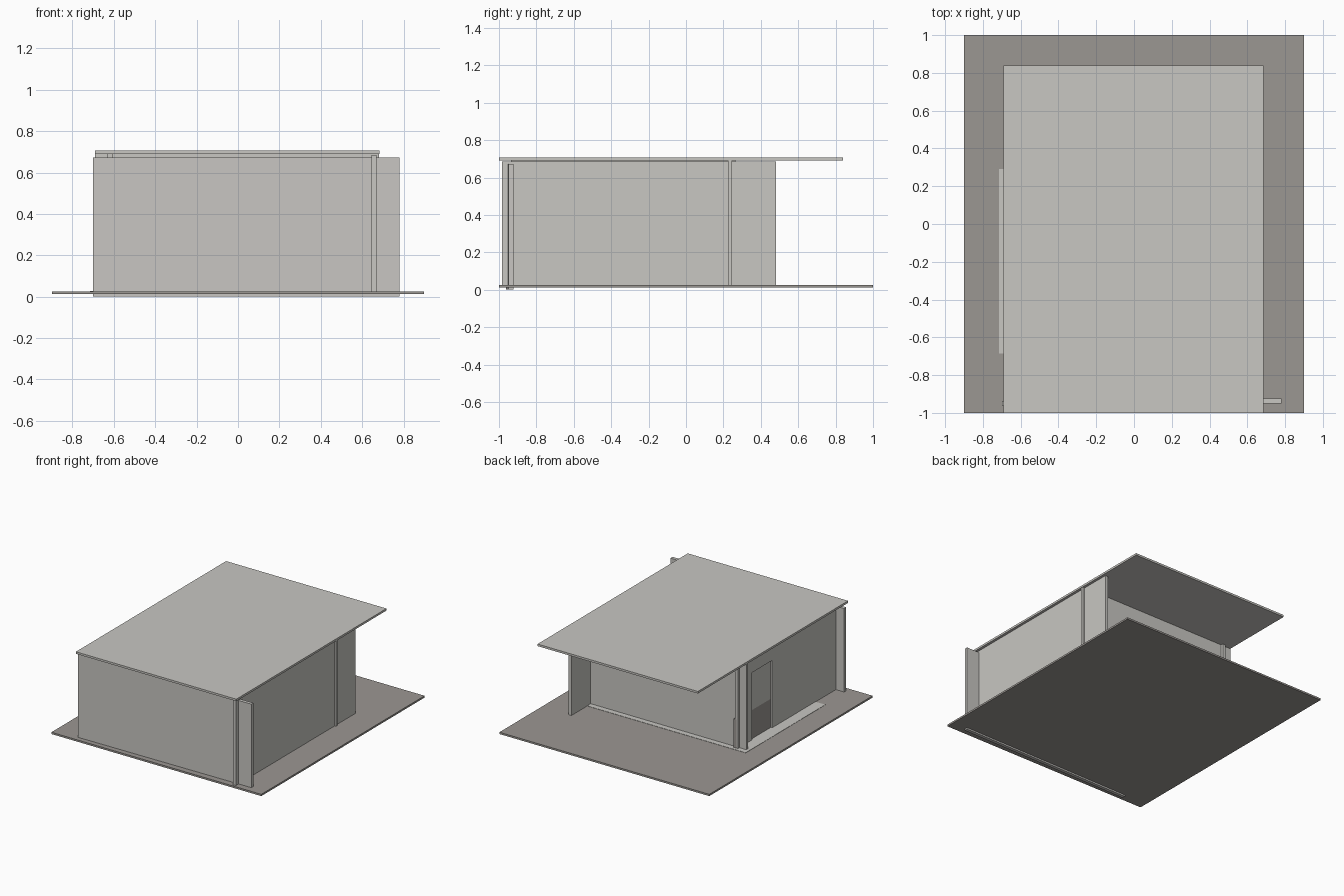
import bpy, bmesh, math
from mathutils import Vector

cube = bpy.data.objects.get("Cube")
if cube:
    bpy.data.objects.remove(cube)


def material(name, colour):
    mat = bpy.data.materials.new(name)
    mat.use_nodes = True
    mat.diffuse_color = (*colour, 1)
    bsdf = next(n for n in mat.node_tree.nodes if n.type == 'BSDF_PRINCIPLED')
    bsdf.inputs["Base Color"].default_value = (*colour, 1)
    return mat


LIGHT = material("light_grey", (0.58, 0.57, 0.54))
DARK = material("dark_grey", (0.33, 0.31, 0.29))


def prism(name, outline, push, mat):
    """Extrude a planar outline along a vector."""
    bm = bmesh.new()
    base = bm.faces.new([bm.verts.new(p) for p in outline])
    new = bmesh.ops.extrude_face_region(bm, geom=[base])["geom"]
    verts = [v for v in new if isinstance(v, bmesh.types.BMVert)]
    bmesh.ops.translate(bm, verts=verts, vec=Vector(push))
    bmesh.ops.recalc_face_normals(bm, faces=bm.faces)
    mesh = bpy.data.meshes.new(name)
    bm.to_mesh(mesh)
    bm.free()
    mesh.materials.append(mat)
    obj = bpy.data.objects.new(name, mesh)
    bpy.context.collection.objects.link(obj)
    return obj


def box(name, x, y, z, mat=LIGHT):
    outline = [(x[0], y[0], z[0]), (x[1], y[0], z[0]),
               (x[1], y[1], z[0]), (x[0], y[1], z[0])]
    return prism(name, outline, (0, 0, z[1] - z[0]), mat)


# Ground, floor and roof slabs
GROUND = 0.026
box("ground_slab", (-0.9, 0.9), (-1, 1), (0.012, GROUND), DARK)
box("floor_slab", (-0.715, 0.66), (-0.685, 0.29), (0.015, GROUND + 0.002))
box("roof_slab", (-0.69, 0.685), (-1, 0.84), (0.69, 0.706))

# Front wall, set at a very slight angle
front = box("front_wall", (-0.74, 0.74), (-0.013, 0.013), (0, 0.673))
front.location = (0.04, -0.943, 0)
front.rotation_euler.z = math.radians(0.5)

# Long side wall and back wall, both running past their corners
box("left_wall", (0.645, 0.67), (-0.983, 0.482), (0.014, 0.685))
box("back_wall", (-0.69, 0.682), (0.225, 0.247), (0.014, 0.69))

# Doorway wall: an outer skin with a notch for the door
Y0, Y1, TOP = -0.935, 0.265, 0.69
D0, D1, HEAD = -0.155, 0.092, 0.55
skin = [(Y0, GROUND), (D0, GROUND), (D0, HEAD), (D1, HEAD),
        (D1, GROUND), (Y1, GROUND), (Y1, TOP), (Y0, TOP)]
prism("right_wall", [(-0.63, y, z) for y, z in skin], (0.012, 0, 0), LIGHT)

# Inner lining behind the doorway, with a dark lower panel
SPLIT = 0.25
box("upper_lining", (-0.618, -0.605), (Y0, Y1), (SPLIT, TOP))
box("lower_lining", (-0.618, -0.595), (Y0, Y1), (0.014, SPLIT), DARK)
